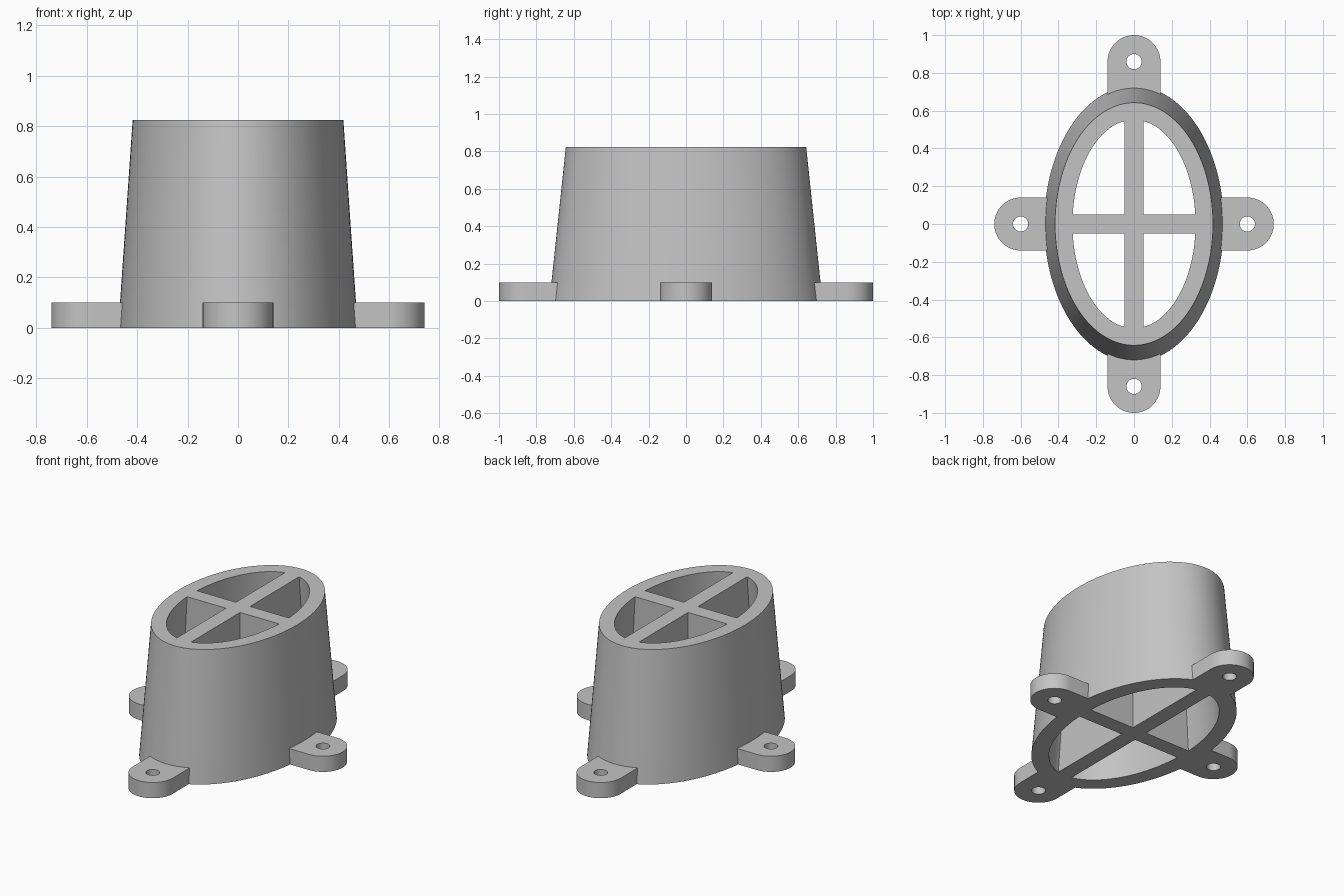
import bpy, bmesh
from math import cos, sin, pi

cube = bpy.data.objects.get("Cube")
if cube:
    bpy.data.objects.remove(cube, do_unlink=True)

HEIGHT = 0.825
TAPER = 0.88        # top size relative to the base
LUG_HEIGHT = 0.1
LUG_RADIUS = 0.14
HOLE_RADIUS = 0.04
RIB = 0.1

grey = bpy.data.materials.new("plain_grey")
grey.use_nodes = True
colour = (0.55, 0.55, 0.55, 1)
grey.diffuse_color = colour
grey.node_tree.nodes["Principled BSDF"].inputs["Base Color"].default_value = colour


def loft(name, rings):
    """Closed solid through a bottom ring and a top ring."""
    bm = bmesh.new()
    low, high = [[bm.verts.new(p) for p in ring] for ring in rings]
    n = len(low)
    for i in range(n):
        j = (i + 1) % n
        bm.faces.new((low[i], low[j], high[j], high[i]))
    bm.faces.new(low[::-1])
    bm.faces.new(high)
    bmesh.ops.recalc_face_normals(bm, faces=bm.faces)
    mesh = bpy.data.meshes.new(name)
    bm.to_mesh(mesh)
    bm.free()
    obj = bpy.data.objects.new(name, mesh)
    bpy.context.collection.objects.link(obj)
    mesh.materials.append(grey)
    return obj


def ellipse(a, b, z, x=0, y=0, n=128):
    return [(x + a * cos(2 * pi * i / n), y + b * sin(2 * pi * i / n), z)
            for i in range(n)]


def tapered(name, a, b, z0, z1):
    def scale(z):
        return 1 - (1 - TAPER) * z / HEIGHT
    return loft(name, [ellipse(a * scale(z), b * scale(z), z) for z in (z0, z1)])


def box(name, hx, hy, z0, z1):
    outline = [(-hx, -hy), (hx, -hy), (hx, hy), (-hx, hy)]
    return loft(name, [[(x, y, z) for x, y in outline] for z in (z0, z1)])


def combine(target, tool, operation):
    mod = target.modifiers.new("combine", 'BOOLEAN')
    mod.operation = operation
    mod.solver = 'EXACT'
    mod.object = tool
    bpy.context.view_layer.objects.active = target
    bpy.ops.object.modifier_apply(modifier=mod.name)
    bpy.data.objects.remove(tool, do_unlink=True)


def lug(dx, dy, inner, centre):
    """Round-ended tab pointing along (dx, dy)."""
    outline = [(inner, -LUG_RADIUS)]
    for i in range(33):
        t = -pi / 2 + pi * i / 32
        outline.append((centre + LUG_RADIUS * cos(t), LUG_RADIUS * sin(t)))
    outline.append((inner, LUG_RADIUS))
    return loft("mounting_lug", [[(u * dx - v * dy, u * dy + v * dx, z)
                                  for u, v in outline] for z in (0, LUG_HEIGHT)])


# Tapered oval housing
housing = tapered("vent_housing", 0.475, 0.73, 0, HEIGHT)

# Four openings: the inner oval less the crossed ribs
openings = tapered("openings", 0.37, 0.627, -0.1, HEIGHT + 0.1)
combine(openings, box("long_rib", RIB / 2, 2, -0.5, 1.5), 'DIFFERENCE')
combine(openings, box("cross_rib", 2, RIB / 2, -0.5, 1.5), 'DIFFERENCE')
combine(housing, openings, 'DIFFERENCE')

# Mounting lugs with screw holes
for dx, dy, inner, centre in ((1, 0, 0.42, 0.6), (-1, 0, 0.42, 0.6),
                              (0, 1, 0.66, 0.86), (0, -1, 0.66, 0.86)):
    combine(housing, lug(dx, dy, inner, centre), 'UNION')
    hole = loft("screw_hole", [ellipse(HOLE_RADIUS, HOLE_RADIUS, z, dx * centre,
                                       dy * centre, 40) for z in (-0.1, 0.3)])
    combine(housing, hole, 'DIFFERENCE')

# Smooth walls, crisp edges
bpy.ops.object.select_all(action='DESELECT')
housing.select_set(True)
bpy.context.view_layer.objects.active = housing
bpy.ops.object.shade_smooth_by_angle()
